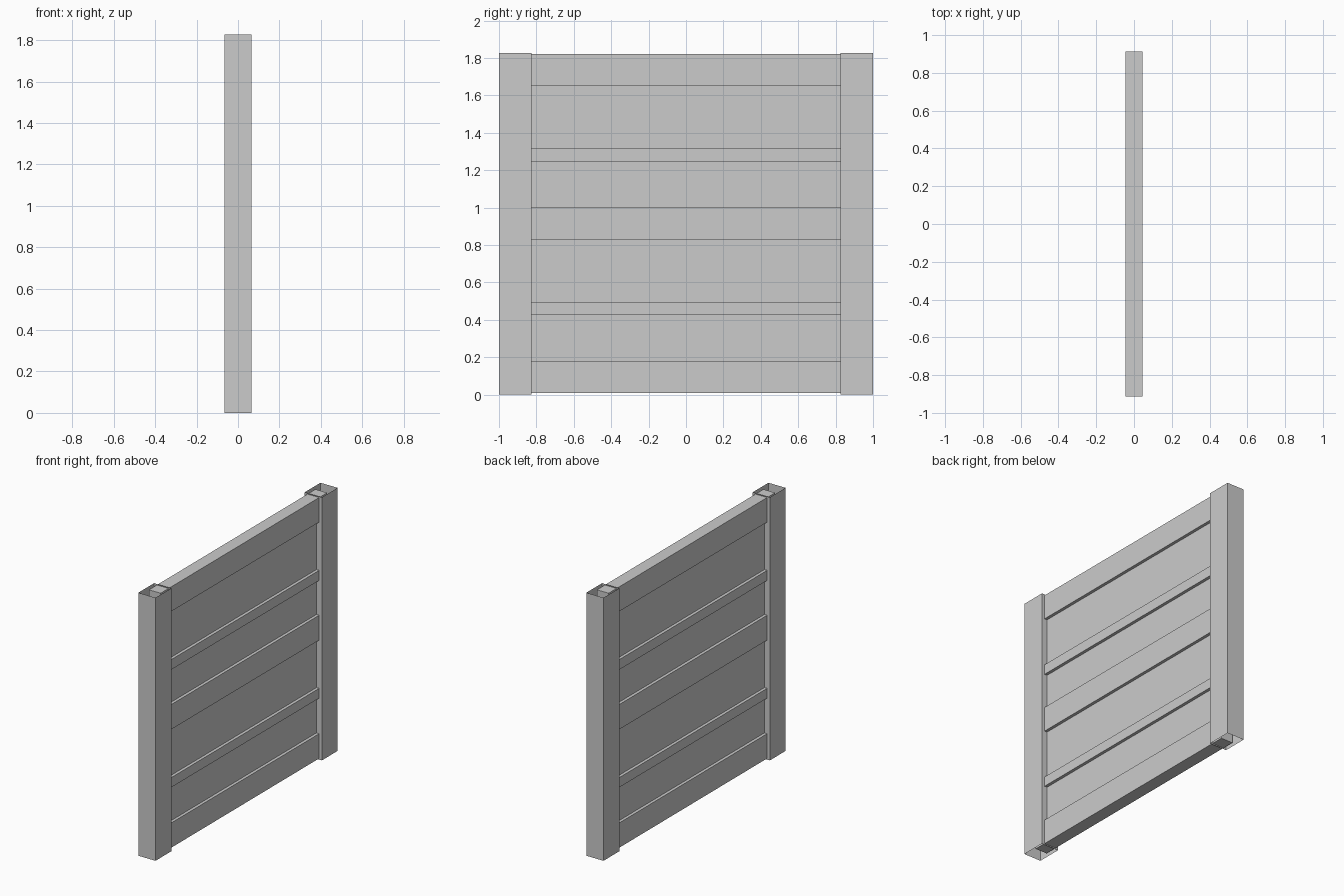
import bpy, bmesh

if "Cube" in bpy.data.objects:
    bpy.data.objects.remove(bpy.data.objects["Cube"])

H = 1.828  # overall height


def box(name, x, y, z0, z1, yc=0.0, open_ends=False):
    """Box with half sizes x, y; optionally without top and bottom caps."""
    bm = bmesh.new()
    bmesh.ops.create_cube(bm, size=1)
    for v in bm.verts:
        v.co = (v.co.x * 2 * x, v.co.y * 2 * y + yc, z0 + (v.co.z + 0.5) * (z1 - z0))
    bm.normal_update()
    if open_ends:
        caps = [f for f in bm.faces if abs(f.normal.z) > 0.9]
        bmesh.ops.delete(bm, geom=caps, context='FACES_ONLY')
    me = bpy.data.meshes.new(name)
    bm.to_mesh(me)
    bm.free()
    ob = bpy.data.objects.new(name, me)
    bpy.context.collection.objects.link(ob)
    return ob


# Hollow thin-walled end posts, open at top and bottom
for side, label in ((-1, "left"), (1, "right")):
    box(f"post_{label}", 0.066, 0.0865, 0.0, H, side * 0.9135, open_ends=True)

# Wide rails and narrow battens, ends running into the posts
rails = {
    "bottom_rail": (0.008, 0.18),
    "lower_batten": (0.427, 0.495),
    "middle_rail": (0.83, 1.003),
    "upper_batten": (1.245, 1.315),
    "top_rail": (1.65, 1.821),
}
for name, (z0, z1) in rails.items():
    box(name, 0.045, 0.914, z0, z1)

# Recessed infill panels between neighbouring rails
spans = list(rails.values())
for i, (low, high) in enumerate(zip(spans, spans[1:])):
    box(f"infill_panel_{i + 1}", 0.024, 0.914, low[1], high[0])
